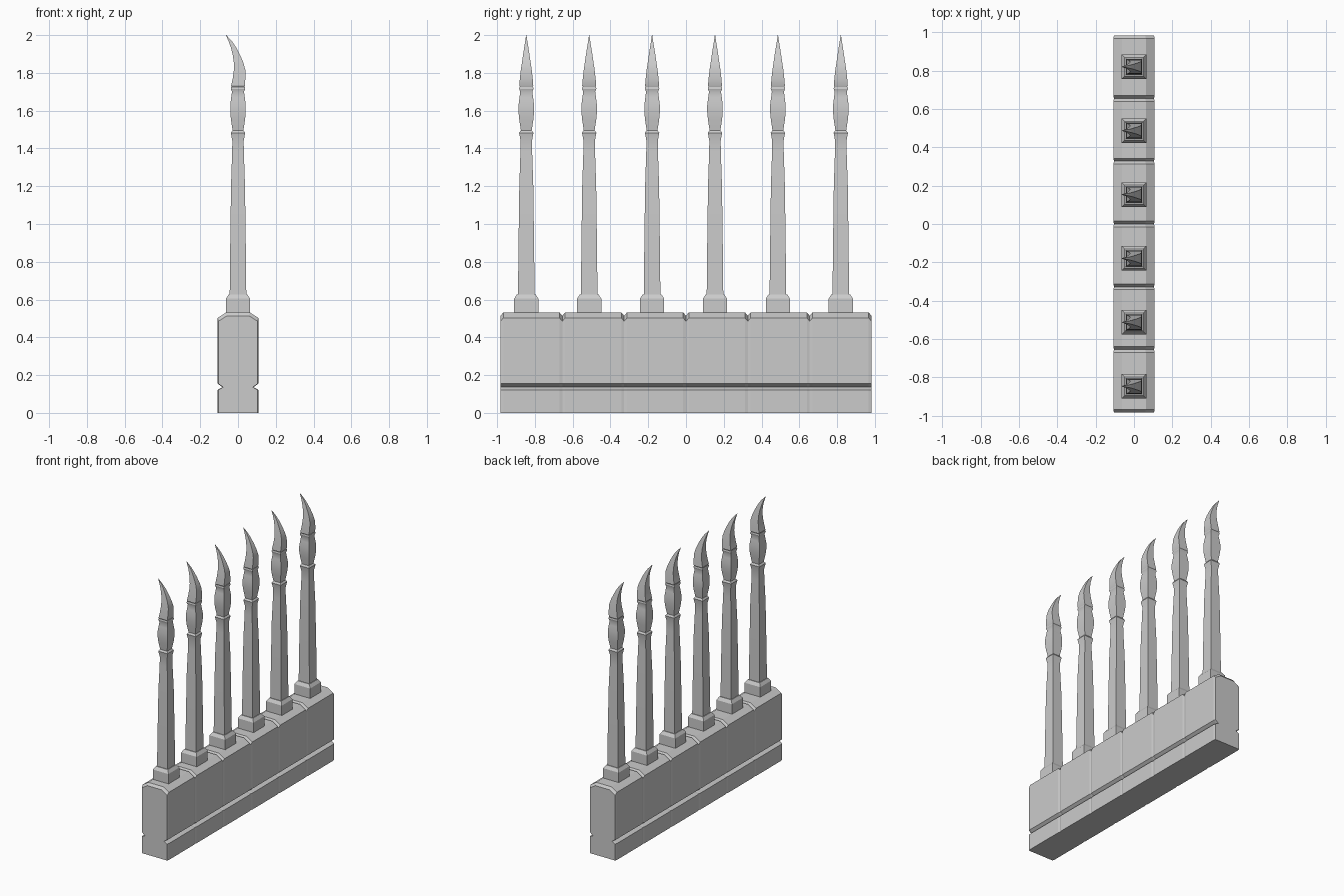
import bpy, bmesh, math

if "Cube" in bpy.data.objects:
    bpy.data.objects.remove(bpy.data.objects["Cube"])

COUNT = 6
BLOCK_LEN = 1.964 / COUNT
SPIKE_PITCH = 0.333


def loft(name, rings):
    """Skin a list of equal-length point rings and cap both ends."""
    bm = bmesh.new()
    loops = [[bm.verts.new(p) for p in ring] for ring in rings]
    n = len(loops[0])
    for a, b in zip(loops, loops[1:]):
        for i in range(n):
            j = (i + 1) % n
            bm.faces.new((a[i], a[j], b[j], b[i]))
    bm.faces.new(loops[0][::-1])
    bm.faces.new(loops[-1])
    bmesh.ops.recalc_face_normals(bm, faces=bm.faces[:])
    mesh = bpy.data.meshes.new(name)
    bm.to_mesh(mesh)
    bm.free()
    return mesh


def rect(z, x0, x1, h):
    return [(x0, -h, z), (x1, -h, z), (x1, h, z), (x0, h, z)]


def square_turned(name, profile):
    return loft(name, [rect(z, -r, r, r) for z, r in profile])


def place(name, mesh, y, smooth=False):
    ob = bpy.data.objects.new(name, mesh)
    bpy.context.collection.objects.link(ob)
    ob.location.y = y
    if smooth:
        bpy.ops.object.select_all(action='DESELECT')
        ob.select_set(True)
        bpy.context.view_layer.objects.active = ob
        bpy.ops.object.shade_smooth_by_angle(angle=math.radians(30))


# Stone block: grooved, chamfered section with slightly inset ends
def block_ring(y, inset, drop):
    half = [(0.108 - inset, 0), (0.108 - inset, 0.122), (0.082 - inset, 0.136),
            (0.108 - inset, 0.155), (0.108 - inset, 0.503 - drop),
            (0.062 - inset, 0.532 - drop)]
    pts = half + [(-x, z) for x, z in reversed(half)]
    return [(x, y, z) for x, z in pts]


h = BLOCK_LEN / 2
block = loft("stone_block", [block_ring(-h, 0.004, 0.018), block_ring(-h + 0.015, 0, 0),
                             block_ring(h - 0.015, 0, 0), block_ring(h, 0.004, 0.018)])

# Spike parts, all with square sections
plinth = square_turned("plinth", [(0.50, 0.064), (0.605, 0.064), (0.628, 0.049)])
shaft = square_turned("shaft", [(0.62, 0.044), (0.90, 0.041), (1.2, 0.037), (1.38, 0.031),
                                (1.44, 0.030), (1.483, 0.038), (1.497, 0.028)])
bulb = square_turned("bulb", [(1.49, 0.028), (1.505, 0.030), (1.55, 0.037), (1.59, 0.041),
                              (1.63, 0.041), (1.67, 0.036), (1.70, 0.032),
                              (1.716, 0.038), (1.726, 0.036)])
claw = loft("claw", [rect(*r) for r in [
    (1.72, -0.030, 0.030, 0.030), (1.732, -0.036, 0.036, 0.037),
    (1.77, -0.028, 0.039, 0.034), (1.815, -0.022, 0.039, 0.029),
    (1.855, -0.022, 0.028, 0.023), (1.897, -0.028, 0.010, 0.017),
    (1.935, -0.038, -0.010, 0.011), (1.965, -0.049, -0.030, 0.006),
    (2.0, -0.064, -0.062, 0.001)]])

for i in range(COUNT):
    k = i - (COUNT - 1) / 2
    place("stone_block", block, k * BLOCK_LEN)
    y = k * SPIKE_PITCH - 0.013
    place("plinth", plinth, y)
    for name, mesh in (("shaft", shaft), ("bulb", bulb), ("claw", claw)):
        place(name, mesh, y, smooth=True)
